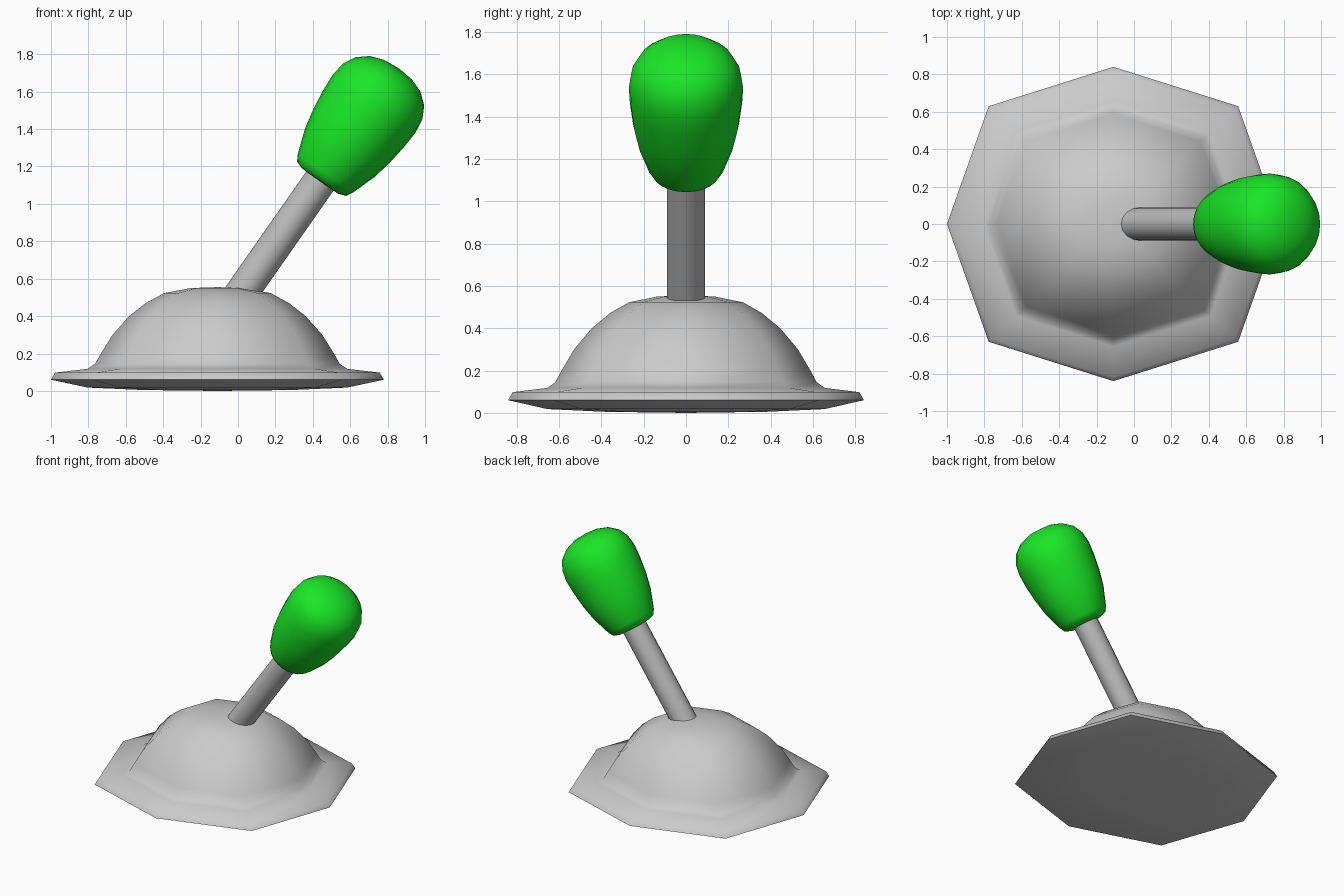
import bpy, bmesh
from math import sin, cos, pi, radians
from mathutils import Matrix

if "Cube" in bpy.data.objects:
    bpy.data.objects.remove(bpy.data.objects["Cube"])


def revolve(name, profile, sides, matrix, diag=1.0, color=None, angle=40):
    """Lathe a list of (radius, height); zero radii become poles.
    diag scales every odd vertex of each ring."""
    bm = bmesh.new()
    rings = []
    for r, z in profile:
        if r == 0:
            rings.append([bm.verts.new((0, 0, z))])
            continue
        ring = []
        for i in range(sides):
            a = 2 * pi * i / sides
            k = r * (diag if i % 2 else 1.0)
            ring.append(bm.verts.new((k * cos(a), k * sin(a), z)))
        rings.append(ring)
    for a, b in zip(rings, rings[1:]):
        for i in range(sides):
            j = (i + 1) % sides
            if len(a) == 1:
                bm.faces.new((a[0], b[j], b[i]))
            elif len(b) == 1:
                bm.faces.new((a[i], a[j], b[0]))
            else:
                bm.faces.new((a[i], a[j], b[j], b[i]))
    bm.transform(matrix)
    bmesh.ops.recalc_face_normals(bm, faces=bm.faces[:])
    me = bpy.data.meshes.new(name)
    bm.to_mesh(me)
    bm.free()
    ob = bpy.data.objects.new(name, me)
    bpy.context.collection.objects.link(ob)
    if color:
        mat = bpy.data.materials.new(name + "_colour")
        mat.diffuse_color = (*color, 1)
        mat.use_nodes = True
        mat.node_tree.nodes["Principled BSDF"].inputs["Base Color"].default_value = mat.diffuse_color
        me.materials.append(mat)
    bpy.ops.object.select_all(action='DESELECT')
    ob.select_set(True)
    bpy.context.view_layer.objects.active = ob
    bpy.ops.object.shade_smooth_by_angle(angle=radians(angle))
    return ob


# Octagonal flange and dome, slightly longer in x than y
base_profile = [
    (0, 0.0), (0.45, 0.005), (0.78, 0.018), (1.0, 0.06), (0.975, 0.098),
    (0.78, 0.118), (0.735, 0.145), (0.70, 0.20), (0.63, 0.30), (0.53, 0.40),
    (0.43, 0.47), (0.32, 0.523), (0.16, 0.55), (0, 0.555)]
base_matrix = Matrix.Translation((-0.11, 0, 0)) @ Matrix.Diagonal((0.89, 0.84, 1, 1))
revolve("base_dome", base_profile, 8, base_matrix, diag=1.06, angle=60)

# Tilted lever: shaft and knob share one leaning axis
lever = Matrix.Translation((0.034, 0, 0.545)) @ Matrix.Rotation(radians(35), 4, 'Y')
revolve("lever_shaft", [(0, -0.08), (0.089, -0.08), (0.089, 0.8), (0, 0.8)],
        16, lever, color=(0.5, 0.5, 0.5))

knob_profile = [
    (0, 0.70), (0.12, 0.705), (0.16, 0.72), (0.18, 0.755), (0.227, 0.89),
    (0.25, 1.0), (0.265, 1.12), (0.27, 1.21), (0.259, 1.29), (0.225, 1.355),
    (0.165, 1.405), (0.09, 1.432), (0, 1.44)]
revolve("lever_knob", knob_profile, 24, lever, color=(0.01, 0.8, 0.02), angle=70)
